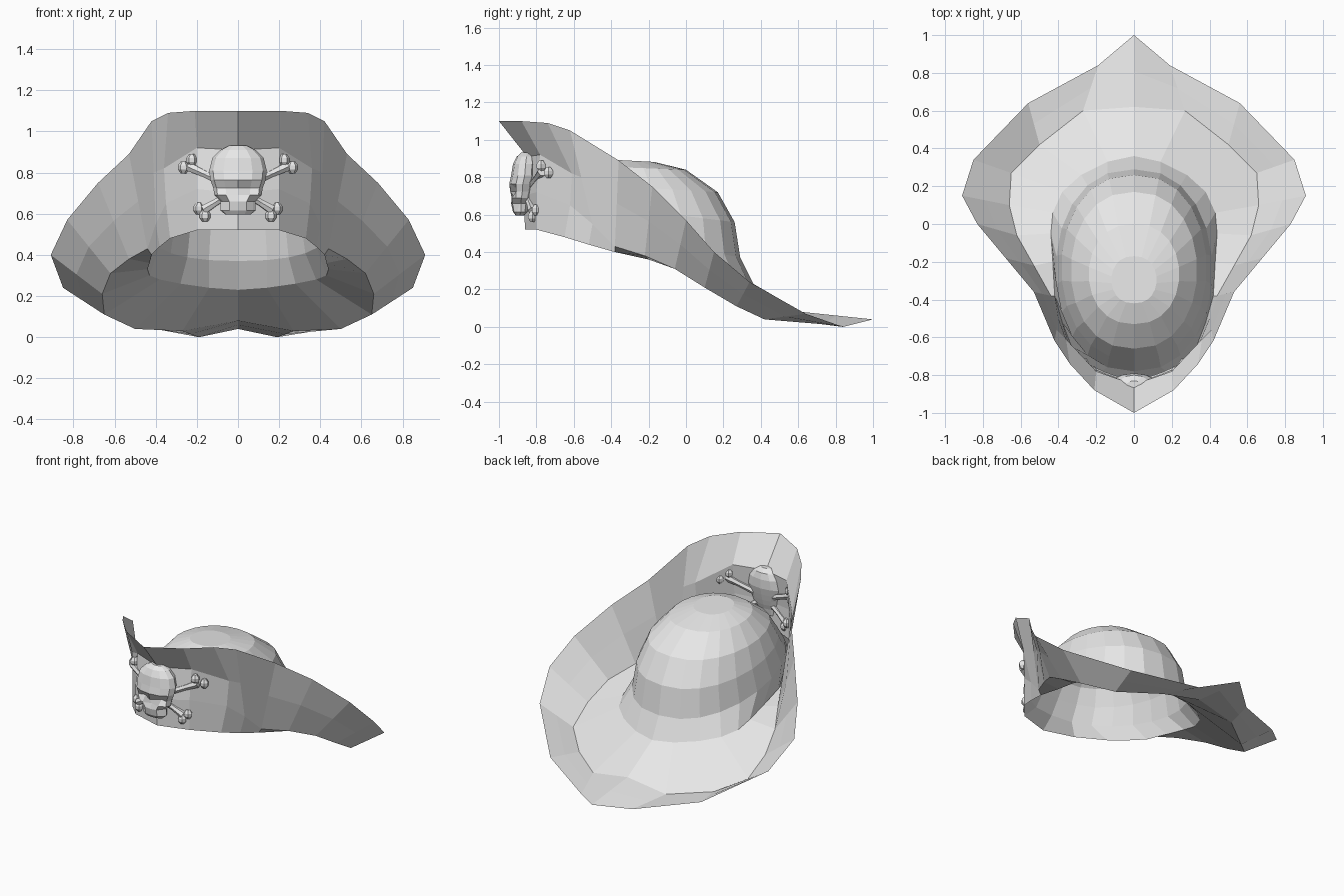
import bpy, bmesh, math
from mathutils import Vector

cube = bpy.data.objects.get("Cube")
if cube:
    bpy.data.objects.remove(cube, do_unlink=True)

# Material
grey = bpy.data.materials.new("light_grey")
grey.use_nodes = True
COLOUR = (0.8, 0.8, 0.8, 1)
grey.diffuse_color = COLOUR
grey.node_tree.nodes["Principled BSDF"].inputs["Base Color"].default_value = COLOUR


def mirrored(half):
    """Close a front-to-back half outline into a full loop."""
    return half + [(-x, y, z) for x, y, z in half[-2:0:-1]]


def loft(name, rings, cap_start=False, cap_end=False, closed=False):
    """Skin a stack of loops that have equal point counts."""
    bm = bmesh.new()
    loops = [[bm.verts.new(p) for p in ring] for ring in rings]
    n = len(loops[0])
    for a, b in zip(loops, loops[1:]):
        for i in range(n):
            j = (i + 1) % n
            bm.faces.new((a[i], a[j], b[j], b[i]))
    if cap_start:
        bm.faces.new(loops[0][::-1])
    if cap_end:
        bm.faces.new(loops[-1])
    bmesh.ops.recalc_face_normals(bm, faces=bm.faces)
    mesh = bpy.data.meshes.new(name)
    bm.to_mesh(mesh)
    bm.free()
    mesh.materials.append(grey)
    obj = bpy.data.objects.new(name, mesh)
    bpy.context.collection.objects.link(obj)
    return obj


# Brim: head opening, fold and outer edge, front centre to back centre
opening = [(0, -.86, .52), (.2, -.8, .52), (.33, -.65, .48), (.38, -.52, .44),
           (.42, -.38, .40), (.43, -.2, .36), (.44, -.05, .33), (.43, .06, .30),
           (.38, .17, .28), (.28, .26, .26), (.14, .33, .24), (0, .36, .23)]
fold = [(0, -.87, .70), (.2, -.8, .72), (.35, -.62, .65), (.40, -.5, .55),
        (.44, -.38, .43), (.53, -.22, .38), (.62, -.06, .31), (.66, .1, .21),
        (.65, .27, .11), (.5, .42, .04), (.27, .6, .03), (0, .62, .08)]
edge = [(0, -1, 1.1), (.21, -.88, 1.1), (.34, -.74, 1.09), (.42, -.62, 1.05),
        (.53, -.36, .89), (.68, -.18, .75), (.83, 0, .57), (.91, .15, .40),
        (.85, .34, .24), (.56, .64, .07), (.19, .84, 0), (0, 1, .04)]
# The front panel stays upright before flaring; the rest rises evenly
panel_top = [(0, -.85, .91), (.2, -.78, .92), (.36, -.61, .82)]
middle = panel_top + [tuple((Vector(a) + Vector(b)) / 2)
                      for a, b in zip(fold[3:], edge[3:])]
loft("brim", [mirrored(r) for r in (opening, fold, middle, edge)])

# Crown: tilted oval rings (front y, front z, back y, back z, half width)
crown_rings = [mirrored(opening)]
N = len(crown_rings[0])
for fy, fz, by, bz, w in [(-.78, .59, .29, .37, .415), (-.72, .68, .26, .56, .385),
                          (-.66, .77, .17, .72, .335), (-.53, .86, 0, .84, .24),
                          (-.42, .895, -.17, .882, .12)]:
    ring = []
    for i in range(N):
        a = 2 * math.pi * i / N
        t = (1 - math.cos(a)) / 2
        s = math.copysign(abs(math.sin(a)) ** .85, math.sin(a))
        ring.append((w * s, fy + (by - fy) * t, fz + (bz - fz) * t))
    crown_rings.append(ring)
loft("crown", crown_rings, cap_end=True)

# Skull: (z, half width, front y, back y), jaw to top of head
skull_rings = []
for z, w, fy, by in [(.595, .06, -.91, -.87), (.615, .085, -.925, -.84),
                     (.66, .085, -.935, -.83), (.69, .115, -.94, -.82),
                     (.725, .12, -.94, -.81), (.765, .135, -.945, -.80),
                     (.81, .14, -.935, -.79), (.87, .125, -.925, -.79),
                     (.91, .085, -.905, -.80), (.932, .04, -.88, -.83)]:
    ring = []
    for i in range(12):
        a = 2 * math.pi * i / 12
        y = (fy + by) / 2 - (by - fy) / 2 * math.cos(a)
        if z == .725 and i in (1, 11):      # eye sockets
            y += .035
        if z == .69 and i == 0:             # nose
            y += .025
        if z == .66 and i in (2, 10):       # hollow under the cheeks
            y += .02
        ring.append((w * math.sin(a), y, z))
    skull_rings.append(ring)
loft("skull", skull_rings, cap_start=True, cap_end=True)


def tube(name, start, end, radii, sides=6):
    """Straight rod with evenly spaced radii."""
    a, b = Vector(start), Vector(end)
    q = (b - a).to_track_quat('Z', 'Y')
    rings = []
    for k, r in enumerate(radii):
        c = a.lerp(b, k / (len(radii) - 1))
        rings.append([c + q @ Vector((r * math.cos(2 * math.pi * i / sides),
                                      r * math.sin(2 * math.pi * i / sides), 0))
                      for i in range(sides)])
    loft(name, rings, True, True)


def knob(name, centre, r):
    """Low-poly bone end."""
    x, y, z = centre
    tube(name, (x, y, z - r), (x, y, z + r), (r * .45, r * .95, r * .95, r * .45))


# Crossed bones, each with a forked end
for side, s in (("left", 1), ("right", -1)):
    for level, end, lobes in (
            ("upper", (.24, -.77, .83), ((.225, -.775, .86), (.265, -.735, .825))),
            ("lower", (.165, -.82, .62), ((.19, -.80, .625), (.16, -.82, .59)))):
        tip = (s * end[0], end[1], end[2])
        tube(f"{level}_{side}_bone", (0, -.86, .72), tip, (.024, .02, .018, .025))
        for k, (x, y, z) in enumerate(lobes):
            knob(f"{level}_{side}_bone_knob_{k + 1}", (s * x, y, z), .029)
